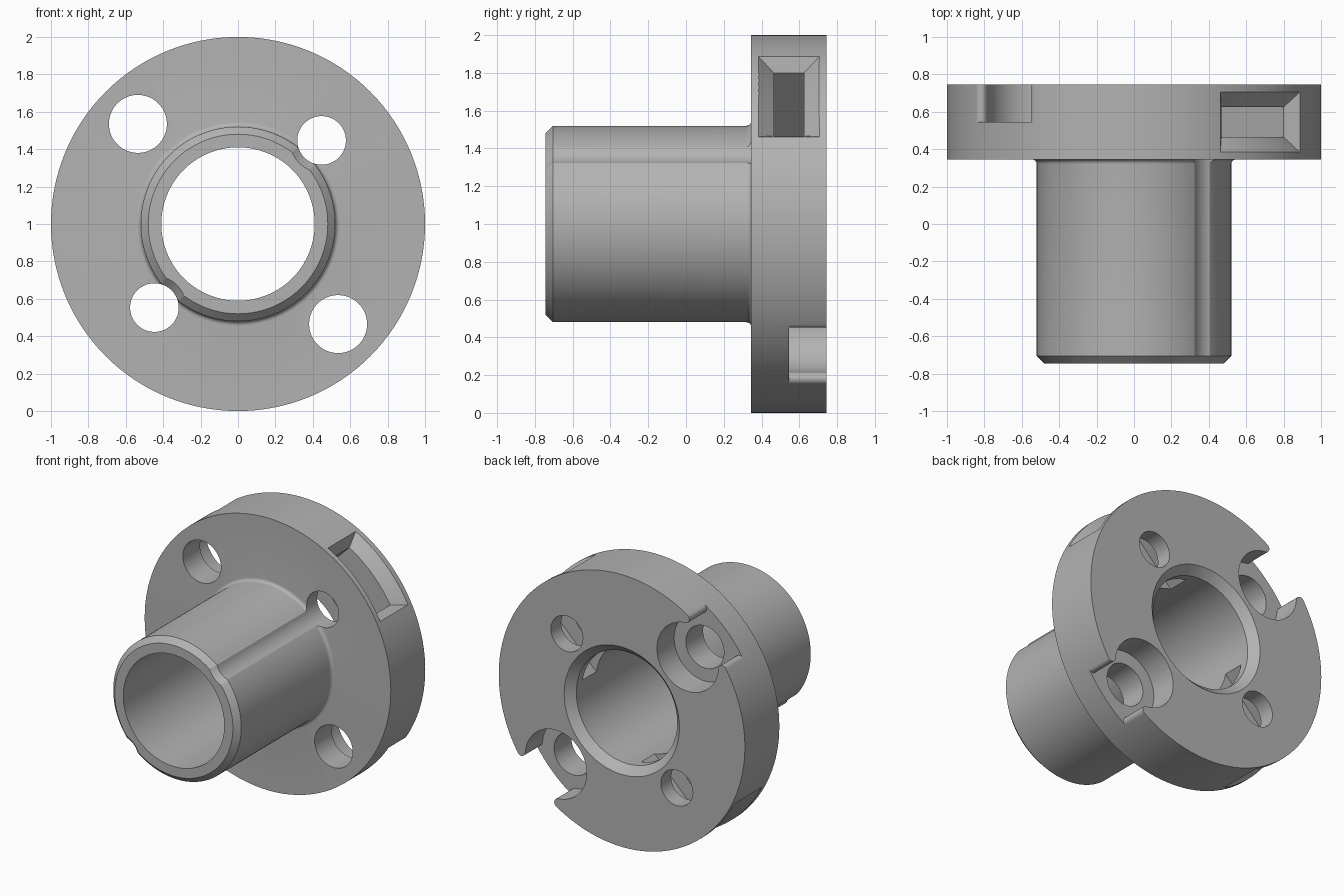
import bpy, bmesh
from math import sin, cos, pi, radians, sqrt, atan2

if "Cube" in bpy.data.objects:
    bpy.data.objects.remove(bpy.data.objects["Cube"], do_unlink=True)

# Main dimensions (axis along y, axis height z = 1)
FRONT, STEP, BACK = -0.745, 0.345, 0.745
TUBE, BORE, RIM = 0.52, 0.41, 1.0
SEG = 128

steel = bpy.data.materials.new("grey metal")
steel.use_nodes = True
grey = (0.45, 0.45, 0.45, 1)
steel.diffuse_color = grey
steel.node_tree.nodes["Principled BSDF"].inputs["Base Color"].default_value = grey


def make(name, bm):
    bmesh.ops.recalc_face_normals(bm, faces=bm.faces)
    mesh = bpy.data.meshes.new(name)
    bm.to_mesh(mesh)
    bm.free()
    mesh.materials.append(steel)
    ob = bpy.data.objects.new(name, mesh)
    ob.location.z = 1
    bpy.context.collection.objects.link(ob)
    return ob


def place(u, w, angle):
    """Radial and tangential position to x and z."""
    return u * cos(angle) - w * sin(angle), u * sin(angle) + w * cos(angle)


def lathe(name, profile, centre=(0, 0), seg=SEG, closed=False):
    """Spin (radius, y) points about a y-parallel axis."""
    bm = bmesh.new()
    rings = []
    for r, y in profile:
        rings.append([bm.verts.new((centre[0] + r * cos(2 * pi * i / seg), y,
                                    centre[1] + r * sin(2 * pi * i / seg)))
                      for i in range(seg)])
    pairs = list(zip(rings, rings[1:]))
    if closed:
        pairs.append((rings[-1], rings[0]))
    else:
        bm.faces.new(rings[0])
        bm.faces.new(rings[-1])
    for a, b in pairs:
        for i in range(seg):
            j = (i + 1) % seg
            bm.faces.new((a[i], a[j], b[j], b[i]))
    return make(name, bm)


def arc(cu, cw, r, a0, a1, n):
    return [(cu + r * cos(a0 + (a1 - a0) * i / n),
             cw + r * sin(a0 + (a1 - a0) * i / n)) for i in range(n + 1)]


def open_pocket(name, angle):
    """Round counterbore open to the rim through two rounded lips."""
    pu, pr, f = 0.757, 0.25, 0.033
    d, e = RIM - f, pr + f
    a = math_acos = None
    c = (d * d + pu * pu - e * e) / (2 * d * pu)
    s = sqrt(1 - c * c)
    a = atan2(s, c)
    cu, cw = d * c, d * s
    b = atan2(cw, cu - pu)
    lip = arc(cu, cw, f, b + pi, a + 2 * pi, 12)
    pts = arc(pu, 0, pr, b, 2 * pi - b, 56)
    pts += [(u, -w) for u, w in lip[1:]]
    pts += [(1.1 * c, -1.1 * s), (1.1 * c, 1.1 * s)]
    pts += lip[:0:-1]
    bm = bmesh.new()
    loops = [[bm.verts.new((x, y, z)) for x, z in (place(u, w, angle) for u, w in pts)]
             for y in (0.545, BACK + 0.1)]
    bm.faces.new(loops[0])
    bm.faces.new(loops[1])
    n = len(pts)
    for i in range(n):
        j = (i + 1) % n
        bm.faces.new((loops[0][i], loops[0][j], loops[1][j], loops[1][i]))
    return make(name, bm)


def side_tunnel(name, angle):
    """Rectangular passage from rim to bore with a chamfered, curved mouth."""
    mid, n = 0.545, 24
    bm = bmesh.new()
    layers = []
    for radius, hw, hy in ((1.074, 0.365, 0.24), (0.926, 0.235, 0.08), (None, 0.235, 0.08)):
        rows = []
        for y in (mid - hy, mid + hy):
            row = []
            for i in range(n + 1):
                w = hw * (2 * i / n - 1)
                u = sqrt(radius ** 2 - w * w) if radius else 0.3
                x, z = place(u, w, angle)
                row.append(bm.verts.new((x, y, z)))
            rows.append(row)
        layers.append(rows)
    for a, b in zip(layers, layers[1:]):
        for k in (0, 1):
            for i in range(n):
                bm.faces.new((a[k][i], a[k][i + 1], b[k][i + 1], b[k][i]))
        for i in (0, n):
            bm.faces.new((a[0][i], a[1][i], b[1][i], b[0][i]))
    for rows in (layers[0], layers[-1]):
        for i in range(n):
            bm.faces.new((rows[0][i], rows[0][i + 1], rows[1][i + 1], rows[1][i]))
    return make(name, bm)


# Flanged sleeve: chamfered ends and a small fillet at the step
fillet = 0.025
profile = [(BORE, FRONT), (TUBE - 0.04, FRONT), (TUBE, FRONT + 0.04)]
profile += [(TUBE + fillet * (1 - cos(t)), STEP - fillet * (1 - sin(t)))
            for t in (pi / 2 * i / 6 for i in range(7))]
profile += [(RIM, STEP), (RIM, BACK), (BORE + 0.058, BACK), (BORE, BACK - 0.058)]
body = lathe("flanged_sleeve", profile, closed=True)

cutters = []
for k in (0, 1):
    # Bolt holes with open counterbores
    angle = radians(135 + 180 * k)
    spot = place(0.757, 0, angle)
    cutters.append(lathe("bolt_hole_cutter", [(0.155, 0.2), (0.155, 0.9)], spot, 64))
    cutters.append(open_pocket("counterbore_cutter", angle))
    # Long holes that groove the sleeve, flared at the front, with side tunnels
    angle = radians(45 + 180 * k)
    spot = place(0.632, 0, angle)
    cutters.append(lathe("groove_cutter", [(0.18, FRONT - 0.01), (0.13, FRONT + 0.04),
                                           (0.13, 0.9)], spot, 64))
    cutters.append(side_tunnel("tunnel_cutter", angle))

bpy.ops.object.select_all(action="DESELECT")
bpy.context.view_layer.objects.active = body
body.select_set(True)
for cutter in cutters:
    cutter.hide_render = True
    mod = body.modifiers.new("cut", "BOOLEAN")
    mod.operation, mod.solver, mod.object = "DIFFERENCE", "EXACT", cutter
    bpy.ops.object.modifier_apply(modifier=mod.name)
for cutter in cutters:
    bpy.data.objects.remove(cutter, do_unlink=True)

bpy.ops.object.shade_smooth_by_angle(angle=radians(30))
